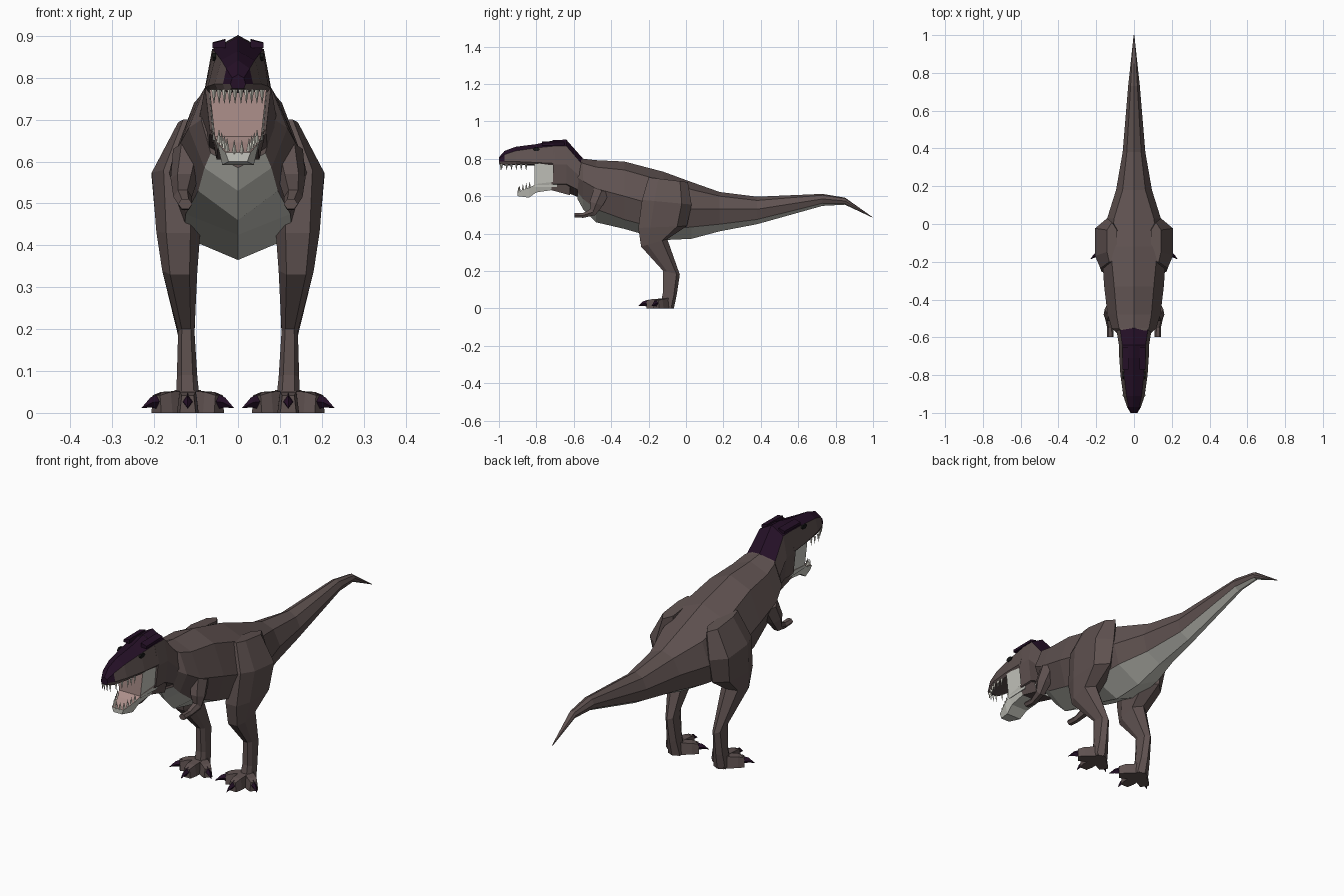
import bpy, bmesh, math
from mathutils import Vector

if "Cube" in bpy.data.objects:
    bpy.data.objects.remove(bpy.data.objects["Cube"])


def material(name, rgb):
    m = bpy.data.materials.new(name)
    m.diffuse_color = (*rgb, 1)
    m.use_nodes = True
    m.node_tree.nodes["Principled BSDF"].inputs["Base Color"].default_value = m.diffuse_color
    return m


HIDE = material("brown hide", (0.115, 0.084, 0.081))
DARK = material("dark purple", (0.018, 0.005, 0.020))
PALE = material("pale belly", (0.56, 0.56, 0.51))
PINK = material("mouth pink", (0.42, 0.28, 0.26))
TOOTH = material("tooth ivory", (0.72, 0.70, 0.62))
EYE = material("eye black", (0.008, 0.008, 0.008))


def finish(name, bm, mats, mirror=False):
    bmesh.ops.remove_doubles(bm, verts=bm.verts, dist=0.0002)
    bmesh.ops.recalc_face_normals(bm, faces=bm.faces)
    me = bpy.data.meshes.new(name)
    bm.to_mesh(me)
    bm.free()
    for m in mats:
        me.materials.append(m)
    ob = bpy.data.objects.new(name, me)
    bpy.context.collection.objects.link(ob)
    if mirror:
        ob.modifiers.new("mirror", "MIRROR")
    return ob


def skin(bm, rings, rule=lambda row, col: 0, cap=(0, 0)):
    """Join rings of points; rule gives the material of each face."""
    vs = [[bm.verts.new(p) for p in r] for r in rings]
    n = len(vs[0])
    for i in range(len(vs) - 1):
        for j in range(n):
            k = (j + 1) % n
            f = bm.faces.new((vs[i][j], vs[i][k], vs[i + 1][k], vs[i + 1][j]))
            f.material_index = rule(i, j)
    for r, m in zip((vs[0], vs[-1]), cap):
        bm.faces.new(r).material_index = m


def body_ring(y, top, ax, az, bx, bz, cx, cz, bottom):
    half = [(ax, az), (bx, bz), (cx, cz)]
    pts = [(0, top)] + half + [(0, bottom)] + [(-x, z) for x, z in reversed(half)]
    return [(x, y, z) for x, z in pts]


def box_ring(y, w, zt, zb, k=0.75):
    return [(w, y, zt), (w * k, y, zb), (-w * k, y, zb), (-w, y, zt)]


def cross_ring(c, axis, w, h, n=4, turn=0.0):
    """n-sided ring across an axis."""
    c, axis = Vector(c), Vector(axis).normalized()
    side = axis.cross(Vector((0, 0, 1))).normalized()
    up = side.cross(axis)
    ang = [turn + math.tau * i / n for i in range(n)]
    return [c + side * (w * math.cos(a)) + up * (h * math.sin(a)) for a in ang]


# torso and tail, pale underneath
bm = bmesh.new()
skin(bm, [body_ring(*r) for r in [
    (-0.58, .815, .055, .79, .088, .70, .065, .62, .585),
    (-0.55, .80, .080, .775, .118, .68, .080, .585, .53),
    (-0.48, .792, .092, .755, .140, .64, .095, .53, .46),
    (-0.33, .785, .105, .74, .158, .60, .125, .475, .425),
    (-0.12, .73, .125, .68, .172, .54, .130, .42, .365),
    (0.03, .675, .105, .635, .142, .53, .115, .435, .372),
    (0.18, .622, .060, .60, .095, .53, .075, .45, .412),
    (0.38, .597, .038, .577, .060, .53, .046, .475, .45),
    (0.73, .612, .018, .605, .031, .585, .022, .562, .548),
    (0.85, .592, .012, .587, .018, .574, .012, .56, .554),
    (1.0, .486, .0015, .486, .002, .485, .0015, .484, .484)]],
    lambda i, j: int(j in (3, 4)))
finish("torso_and_tail", bm, [HIDE, PALE])

# back of the head with dark crest
bm = bmesh.new()
skin(bm, [body_ring(*r) for r in [
    (-0.55, .80, .075, .765, .095, .69, .07, .62, .585),
    (-0.64, .902, .062, .868, .080, .77, .068, .665, .62),
    (-0.71, .90, .060, .868, .078, .77, .066, .665, .635)]],
    lambda i, j: int(j in (0, 7)))
finish("head_back", bm, [HIDE, DARK])

# upper snout, dark on the top and tip
bm = bmesh.new()
skin(bm, [body_ring(*r) for r in [
    (-0.70, .90, .060, .868, .078, .775, .070, .765, .762),
    (-0.80, .878, .052, .858, .072, .78, .062, .768, .764),
    (-0.91, .864, .040, .842, .056, .785, .048, .77, .766),
    (-0.97, .842, .028, .822, .036, .785, .030, .768, .764),
    (-1.0, .808, .014, .80, .018, .785, .014, .775, .774)]],
    lambda i, j: int(j in (0, 7) or (i == 3 and j in (1, 6))), (0, 1))
finish("upper_snout", bm, [HIDE, DARK])

# cheeks closing the sides of the mouth
bm = bmesh.new()
skin(bm, [box_ring(-.69, .070, .778, .65, .85), box_ring(-.81, .068, .772, .65, .8)],
     cap=(0, 1))
finish("cheeks", bm, [PALE, PINK])

# lower jaw with pink floor
bm = bmesh.new()
skin(bm, [box_ring(-.62, .068, .68, .605), box_ring(-.72, .064, .675, .632),
          box_ring(-.80, .057, .665, .62), box_ring(-.84, .050, .645, .592),
          box_ring(-.90, .030, .622, .60)],
     lambda i, j: 2 if i == 0 else int(j == 3))
finish("lower_jaw", bm, [PALE, PINK, HIDE])

# teeth along both jaws
bm = bmesh.new()
for y, x, z, d in (
        [(-.985 + .026 * i, .020 + .0125 * min(i, 3), .772, -1) for i in range(6)]
        + [(-.99, .007, .772, -1), (-.895, .009, .618, 1)]
        + [(-.89 + .018 * i, .026 + .0065 * i, .622 + .007 * i, 1) for i in range(4)]):
    tip = 0.033 * d
    skin(bm, [[(x + .006, y, z), (x, y + .007, z), (x - .006, y, z), (x, y - .007, z)],
              [(x + a, y + b, z + tip) for a, b in
               ((.0006, 0), (0, .0006), (-.0006, 0), (0, -.0006))]])
finish("teeth", bm, [TOOTH], True)

# brow ridges and eyes
bm = bmesh.new()
skin(bm, [[(.03, y, zt), (w, y, zt - .008), (w, y, zt - .02), (.03, y, zt - .02)]
          for y, w, zt in ((-.65, .060, .893), (-.77, .061, .891))])
finish("brow_ridge", bm, [DARK], True)
bm = bmesh.new()
skin(bm, [[(x, -.80 + .02 * math.cos(a), .85 + .011 * math.sin(a))
           for a in [math.tau * i / 6 for i in range(6)]] for x in (.053, .061)])
finish("eye", bm, [EYE], True)

# legs: (front y, front z, back y, back z, inner x, outer x)
bm = bmesh.new()
rings = []
for fy, fz, by, bz, xi, xo in [
        (-.20, .70, .01, .675, .09, .143), (-.235, .58, .03, .555, .08, .206),
        (-.255, .43, .005, .44, .09, .195), (-.24, .33, -.10, .37, .097, .181),
        (-.122, .20, -.033, .18, .104, .143), (-.122, .09, -.05, .07, .097, .146),
        (-.14, 0, -.065, 0, .088, .150)]:
    f, b = Vector((0, fy, fz)), Vector((0, by, bz))
    xm = (xi + xo) / 2
    spots = [(0, xm + (xo - xm) * .55), (.25, xo), (.8, xo), (1, xm),
             (.8, xi), (.25, xi), (0, xm - (xm - xi) * .55)]
    rings.append([f.lerp(b, t) + Vector((x, 0, 0)) for t, x in spots])
skin(bm, rings)
finish("leg", bm, [HIDE], True)

# toes and claws spread from the ankle
toes, claws = bmesh.new(), bmesh.new()
for deg, length in ((-52, .095), (0, .112), (52, .095)):
    d = Vector((math.sin(math.radians(deg)), -math.cos(math.radians(deg)), 0))
    side = Vector((-d.y, d.x, 0))
    start = Vector((.12, -.10, 0))
    ring = lambda s, w, h: [start + d * s + side * a + Vector((0, 0, b)) for a, b in
                            ((w, 0), (w * .75, h), (-w * .75, h), (-w, 0))]
    skin(toes, [ring(-.025, .026, .055), ring(length * .7, .026, .05),
                ring(length, .019, .042)])
    base = start + d * (length - .012) + Vector((0, 0, .028))
    skin(claws, [cross_ring(base, d, .014, .019),
                 cross_ring(base + d * .03 + Vector((0, 0, -.003)), d, .009, .012),
                 cross_ring(base + d * .056 + Vector((0, 0, -.016)), d, .0008, .0008)])
finish("toes", toes, [HIDE], True)
finish("claws", claws, [DARK], True)

# small arms
bm = bmesh.new()
skin(bm, [cross_ring(c, ax, w, h, 6) for c, ax, w, h in [
    ((.115, -.45, .63), (0, -.3, -1), .040, .05),
    ((.128, -.48, .56), (0, -.3, -1), .033, .042),
    ((.132, -.497, .515), (0, -.8, -.6), .022, .024),
    ((.126, -.55, .497), (0, -1, 0), .016, .015),
    ((.126, -.597, .499), (0, -1, 0), .017, .014)]])
finish("arm", bm, [HIDE], True)
